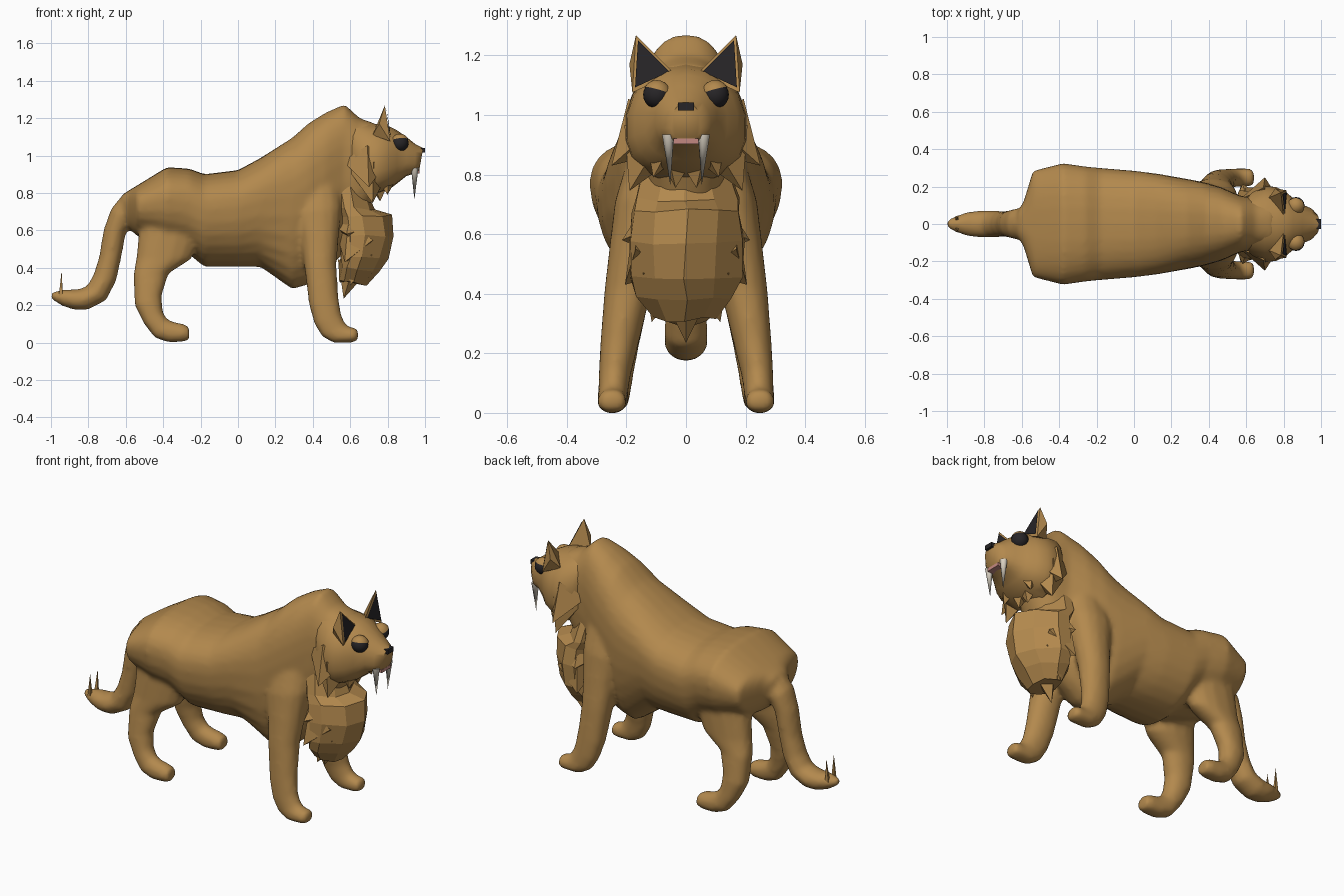
import bpy, bmesh, math, random
from mathutils import Vector

if "Cube" in bpy.data.objects:
    bpy.data.objects.remove(bpy.data.objects["Cube"])

random.seed(4)


def material(name, rgb):
    m = bpy.data.materials.new(name)
    m.diffuse_color = (*rgb, 1)
    m.use_nodes = True
    m.node_tree.nodes["Principled BSDF"].inputs["Base Color"].default_value = m.diffuse_color
    return m


FUR = material("fur", (0.45, 0.25, 0.075))
DARK = material("dark", (0.02, 0.018, 0.02))
BONE = material("bone", (0.72, 0.66, 0.56))
PINK = material("pink", (0.55, 0.25, 0.22))


def select(obs):
    bpy.ops.object.select_all(action='DESELECT')
    for ob in obs:
        ob.select_set(True)
    bpy.context.view_layer.objects.active = obs[0]


def finish(bm, name, mat, smooth=50):
    bmesh.ops.recalc_face_normals(bm, faces=bm.faces)
    me = bpy.data.meshes.new(name)
    bm.to_mesh(me)
    bm.free()
    ob = bpy.data.objects.new(name, me)
    bpy.context.collection.objects.link(ob)
    me.materials.append(mat)
    if smooth:
        select([ob])
        bpy.ops.object.shade_smooth_by_angle(angle=math.radians(smooth))
    return ob


def loft(name, sections, side=1, n=14, wide=0.5, top=2.0, low=2.0, jitter=0, smooth=50):
    """Each section: silhouette points x1,z1 and x2,z2, then centre y and half width."""
    bm = bmesh.new()
    rings = []
    for x1, z1, x2, z2, y, hy in sections:
        a, b = Vector((x1, y * side, z1)), Vector((x2, y * side, z2))
        mid, ring = a.lerp(b, wide), []
        for i in range(n):
            t = 2 * math.pi * i / n
            c, s = math.cos(t), math.sin(t)
            p = 2 / (top if c > 0 else low)
            arm = (b - mid) if c > 0 else (a - mid)
            co = mid + arm * abs(c) ** p
            co.y += math.copysign(abs(s) ** p, s) * hy
            co += Vector([random.uniform(-jitter, jitter) for _ in range(3)])
            ring.append(bm.verts.new(co))
        rings.append(ring)
    for r, q in zip(rings, rings[1:]):
        for i in range(n):
            j = (i + 1) % n
            bm.faces.new((r[i], r[j], q[j], q[i]))
    bm.faces.new(rings[0])
    bm.faces.new(rings[-1])
    return finish(bm, name, FUR, smooth)


def spike(name, base, tip, r, mat=FUR, n=4, smooth=0):
    base, tip = Vector(base), Vector(tip)
    d = tip - base
    bm = bmesh.new()
    bmesh.ops.create_cone(bm, cap_ends=True, segments=n, radius1=r, radius2=0, depth=d.length)
    rot = d.to_track_quat('Z', 'Y')
    for v in bm.verts:
        v.co = rot @ v.co + (base + tip) / 2
    return finish(bm, name, mat, smooth)


def box(name, c, size, mat):
    bm = bmesh.new()
    bmesh.ops.create_cube(bm, size=1)
    for v in bm.verts:
        v.co = Vector(c) + Vector([a * b for a, b in zip(v.co, size)])
    return finish(bm, name, mat, 0)


# torso: x, belly z, back z, half width
torso = [(-.62, .68, .79, .07), (-.59, .62, .81, .12), (-.54, .57, .84, .285),
         (-.38, .5, .938, .325), (-.26, .47, .93, .308), (-.18, .405, .9, .3),
         (0, .405, .922, .285), (.12, .405, .987, .27), (.29, .285, 1.095, .24),
         (.38, .31, 1.175, .222), (.47, .38, 1.23, .195), (.57, .48, 1.275, .15),
         (.65, .62, 1.2, .14), (.75, .82, 1.165, .13)]
parts = [loft("body", [(x, b, x, t, 0, w) for x, b, t, w in torso],
              n=28, wide=.62, top=2.4, low=2.1)]

# tail
parts.append(loft("tail", [
    (-.61, .8, -.53, .6, 0, .09), (-.68, .715, -.575, .64, 0, .085),
    (-.72, .6, -.6, .58, 0, .075), (-.745, .45, -.62, .47, 0, .07),
    (-.775, .36, -.65, .33, 0, .07), (-.81, .3, -.705, .225, 0, .073),
    (-.86, .285, -.80, .175, 0, .073), (-.91, .285, -.87, .173, 0, .066),
    (-.96, .28, -.94, .195, 0, .045), (-1.005, .265, -.995, .23, 0, .02)], n=12))

# legs
for s in (1, -1):
    parts.append(loft("front_leg", [
        (.31, .9, .53, .92, .11, .07), (.30, .7, .555, .72, .145, .095),
        (.335, .55, .54, .57, .165, .093), (.355, .4, .527, .42, .195, .08),
        (.38, .2, .537, .25, .225, .064), (.408, .1, .552, .15, .24, .054),
        (.448, .033, .577, .097, .245, .05), (.51, -.002, .6, .083, .248, .05),
        (.61, -.001, .62, .083, .248, .05), (.642, .01, .642, .07, .248, .042)], s, low=2.4))
    parts.append(loft("hind_leg", [
        (-.52, .76, -.24, .78, .15, .09), (-.53, .6, -.20, .55, .165, .09),
        (-.545, .45, -.25, .445, .178, .08), (-.56, .36, -.37, .37, .195, .068),
        (-.553, .2, -.408, .25, .22, .062), (-.503, .1, -.403, .17, .232, .057),
        (-.445, .025, -.38, .125, .24, .055), (-.37, .0, -.34, .11, .244, .054),
        (-.29, .004, -.29, .1, .245, .052), (-.258, .016, -.263, .085, .245, .042)], s, low=2.4))

# fuse torso, tail and legs into one skin
select(parts)
bpy.ops.object.join()
body = parts[0]
rm = body.modifiers.new("fuse", 'REMESH')
rm.mode, rm.voxel_size, rm.use_smooth_shade = 'VOXEL', .014, True
sm = body.modifiers.new("soften", 'SMOOTH')
sm.factor, sm.iterations = .5, 7

# head: x, jaw z, crown z, half width; muzzle front slopes back
head = [(.58, .90, 1.2, .11), (.63, .83, 1.19, .17), (.70, .78, 1.175, .205),
        (.76, .80, 1.165, .20), (.81, .82, 1.155, .175), (.85, .85, 1.135, .14),
        (.90, .89, 1.1, .105)]
loft("head", [(x, b, x, t, 0, w) for x, b, t, w in head]
     + [(.945, .905, .95, 1.06, 0, .085), (.968, .915, .99, 1.04, 0, .05)],
     n=18, wide=.45, top=2.1, low=2.7)

# chest ruff, faceted and tapering to a point
loft("chest_ruff", [(.5, .88, .70, .80, 0, .14), (.52, .72, .73, .71, 0, .18),
                    (.53, .67, .815, .68, 0, .19), (.54, .57, .828, .57, 0, .2),
                    (.54, .46, .805, .45, 0, .195), (.54, .40, .75, .38, 0, .17),
                    (.54, .33, .69, .31, 0, .11)],
     n=10, wide=.3, top=1.7, jitter=.009, smooth=0)
spike("ruff_point", (.62, 0, .42), (.565, 0, .235), .09)

for s in (1, -1):
    # ears: shell plus dark inner face
    inner, tip = Vector((.80, .04 * s, 1.14)), Vector((.785, .168 * s, 1.268))
    outer, back = Vector((.815, .18 * s, 1.075)), Vector((.72, .14 * s, 1.11))
    pts = [inner, tip, outer, back, Vector((.755, .19 * s, 1.17))]
    bm = bmesh.new()
    vs = [bm.verts.new(p) for p in pts]
    for f in ((0, 1, 2), (0, 3, 1), (3, 4, 1), (4, 2, 1), (3, 2, 4), (0, 2, 3)):
        bm.faces.new([vs[i] for i in f])
    finish(bm, "ear", FUR, 40)
    bm = bmesh.new()
    mid = (inner + tip + outer) / 3
    bm.faces.new([bm.verts.new(mid + (p - mid) * .82 + Vector((.006, 0, .002)))
                  for p in (inner, tip, outer)])
    finish(bm, "inner_ear", DARK, 0)

    # eyes and angled lids
    for name, r, mat in (("eye", .046, DARK), ("eyelid", .049, FUR)):
        bm = bmesh.new()
        bmesh.ops.create_uvsphere(bm, u_segments=16, v_segments=10, radius=r)
        if name == "eyelid":
            bmesh.ops.bisect_plane(bm, geom=bm.verts[:] + bm.edges[:] + bm.faces[:],
                                   plane_co=(0, 0, .014), plane_no=(-.1, -.25 * s, .9),
                                   clear_inner=True)
        bmesh.ops.translate(bm, verts=bm.verts, vec=(.866, .098 * s, 1.068))
        finish(bm, name, mat)

    # sabre teeth and tail spikes
    spike("sabre_tooth", (.945, .06 * s, .935), (.943, .053 * s, .765), .021, BONE, 8, 50)
    spike("tail_spike", (-.947, .03 * s, .25), (-.943, .035 * s, .385), .014)

    # cheek, jaw and chest tufts
    for base, end, r in (((.68, .11, .97), (.70, .25, .83), .12),
                         ((.70, .11, .92), (.72, .19, .745), .11),
                         ((.79, .07, .90), (.80, .11, .79), .07),
                         ((.75, .03, .88), (.76, .035, .755), .08),
                         ((.62, .09, .62), (.58, .215, .58), .11),
                         ((.63, .11, .55), (.57, .205, .43), .11),
                         ((.65, .07, .47), (.60, .115, .305), .10)):
        spike("tuft", (base[0], base[1] * s, base[2]), (end[0], end[1] * s, end[2]), r)

# nose and mouth
box("nose", (.982, 0, 1.028), (.036, .054, .026), DARK)
box("lip", (.945, 0, .912), (.05, .085, .018), PINK)
